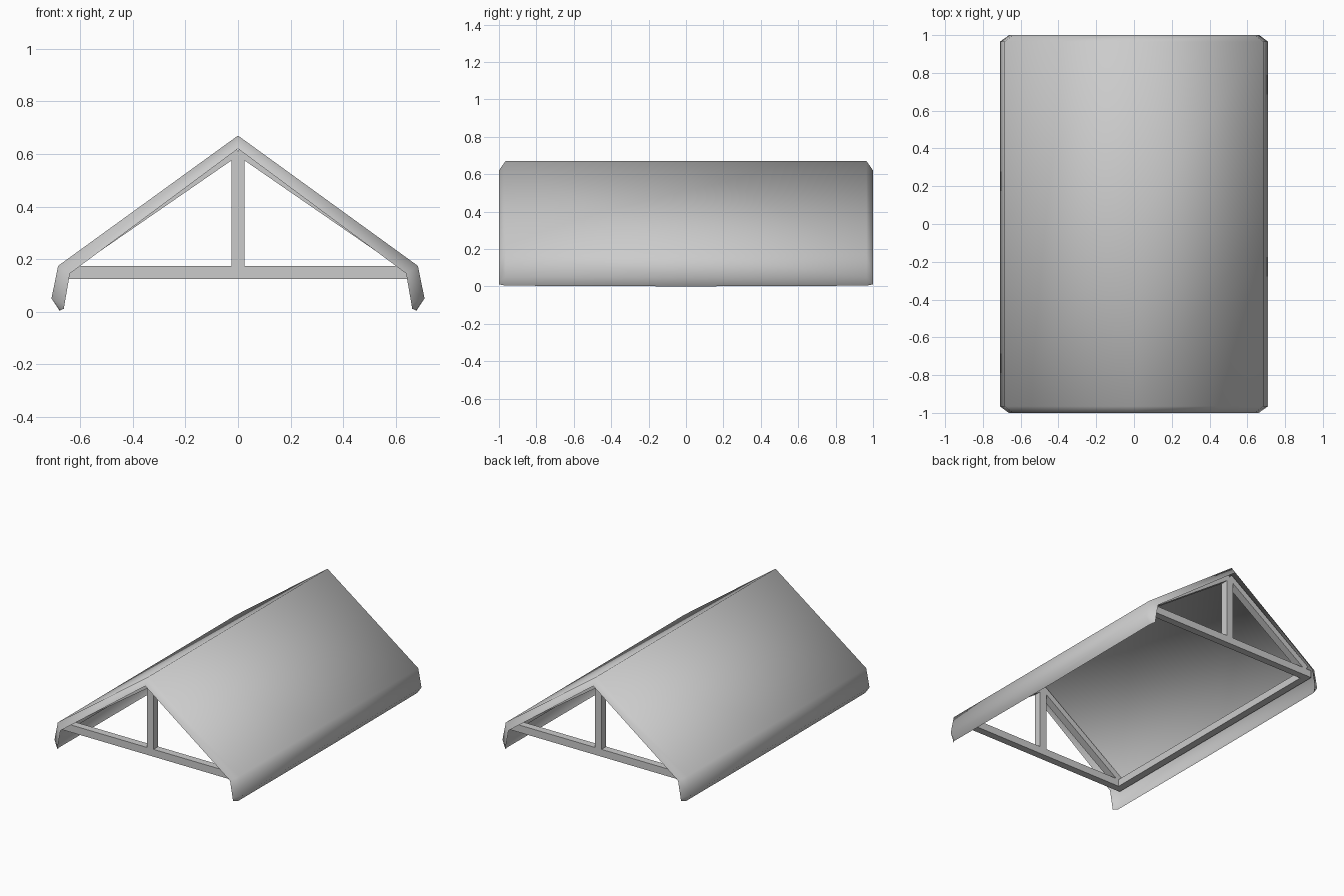
import bpy, bmesh, math
from mathutils import Matrix

cube = bpy.data.objects.get("Cube")
if cube:
    bpy.data.objects.remove(cube, do_unlink=True)

grey = bpy.data.materials.new("plain grey")
grey.use_nodes = True
colour = (0.6, 0.6, 0.6, 1)
grey.diffuse_color = colour
grey.node_tree.nodes["Principled BSDF"].inputs["Base Color"].default_value = colour


def finish(name, bm, smooth=False):
    for f in bm.faces:
        f.smooth = smooth
    mesh = bpy.data.meshes.new(name)
    bm.to_mesh(mesh)
    bm.free()
    mesh.materials.append(grey)
    obj = bpy.data.objects.new(name, mesh)
    bpy.context.collection.objects.link(obj)
    return obj


def beam(name, centre, size, tilt=0):
    bm = bmesh.new()
    matrix = (Matrix.Translation(centre) @ Matrix.Rotation(tilt, 4, "Y")
              @ Matrix.Diagonal((*size, 1)))
    bmesh.ops.create_cube(bm, size=1, matrix=matrix)
    return finish(name, bm)


# Roof sheet with rims folded inward on all edges:
# half profiles (ridge, eave, skirt, foot) mirrored and joined along y
sheet = [(0, 0.67), (0.685, 0.174), (0.71, 0.05), (0.678, 0.004)]
middle = sheet[:3] + [(0.677, 0)]
rim = [(0, 0.62), (0.64, 0.145), (0.66, 0.03), (0.663, 0.011)]
stations = [(rim, -1), (sheet, -0.965), (middle, 0), (sheet, 0.965), (rim, 1)]
bm = bmesh.new()
rows = []
for half, y in stations:
    full = [(-x, z) for x, z in reversed(half[1:])] + half
    rows.append([bm.verts.new((x, y, z)) for x, z in full])
for a, b in zip(rows, rows[1:]):
    for j in range(len(a) - 1):
        bm.faces.new((a[j], a[j + 1], b[j + 1], b[j]))
finish("roof_sheet", bm, smooth=True)

# Gable trusses set in from both ends
W = 0.05
for end, y in (("front", -0.922), ("back", 0.922)):
    beam(end + "_tie_beam", (0, y, 0.149), (1.35, W, W))
    beam(end + "_king_post", (0, y, 0.39), (W, W, 0.44))
    for side, s in (("left", 1), ("right", -1)):
        beam(f"{end}_{side}_rafter", (s * 0.32, y, 0.396),
             (0.77, W, 0.04), s * math.atan(0.69))

# Long beams under the eaves
for side, s in (("left", 1), ("right", -1)):
    beam(side + "_eave_beam", (s * 0.65, 0, 0.149), (W, 1.8, W))
